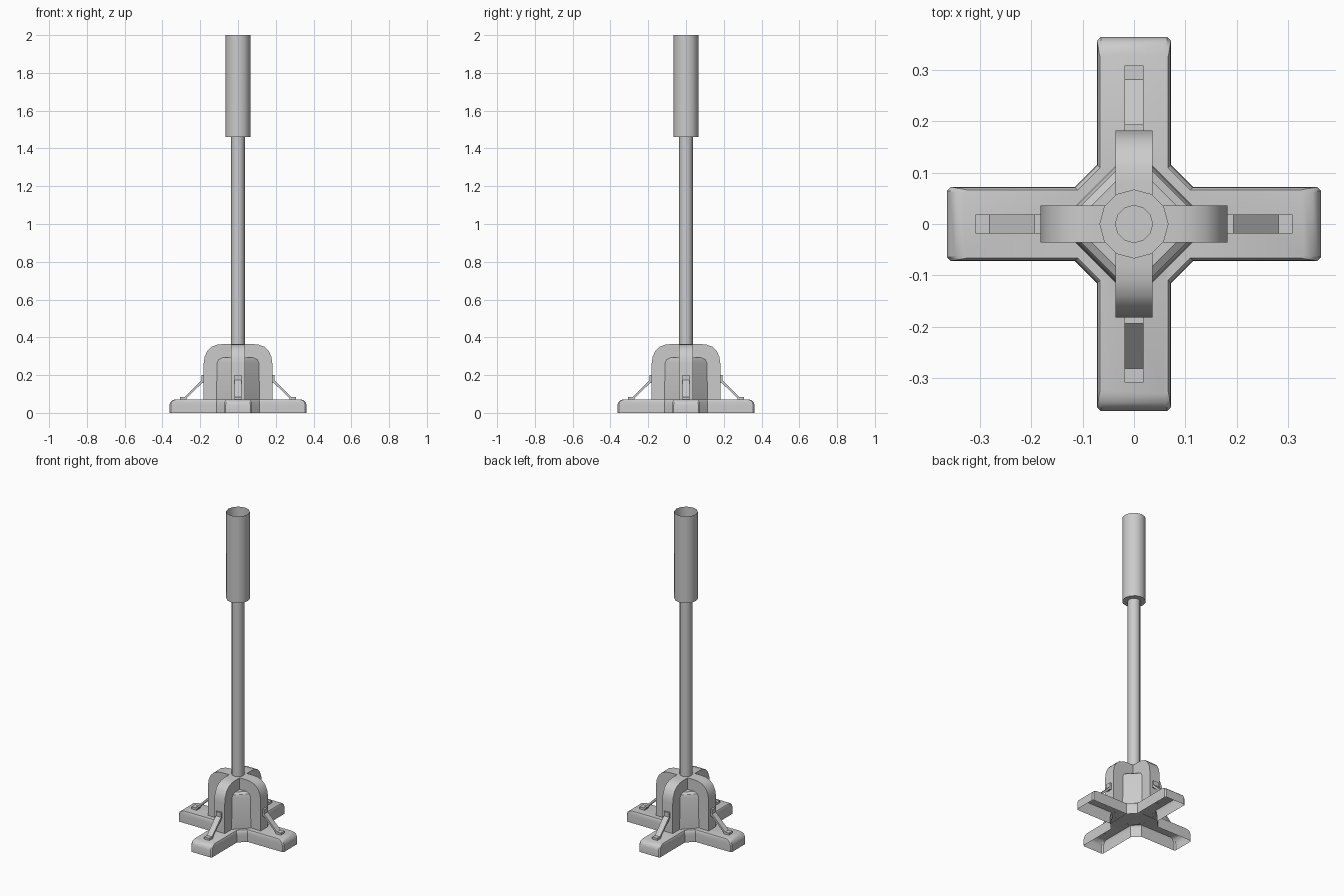
import bpy, bmesh, math
from mathutils import Matrix

if "Cube" in bpy.data.objects:
    bpy.data.objects.remove(bpy.data.objects["Cube"])


def finish(name, bm, angle=30):
    bmesh.ops.recalc_face_normals(bm, faces=bm.faces[:])
    me = bpy.data.meshes.new(name)
    bm.to_mesh(me)
    bm.free()
    ob = bpy.data.objects.new(name, me)
    bpy.context.collection.objects.link(ob)
    bpy.ops.object.select_all(action='DESELECT')
    ob.select_set(True)
    bpy.context.view_layer.objects.active = ob
    bpy.ops.object.shade_smooth_by_angle(angle=math.radians(angle))
    return ob


def loft(name, rings, cap_top=True, angle=30):
    """Skin between equal-length rings of 3D points, open at the bottom."""
    bm = bmesh.new()
    vs = [[bm.verts.new(p) for p in r] for r in rings]
    n = len(vs[0])
    for a, b in zip(vs, vs[1:]):
        for i in range(n):
            j = (i + 1) % n
            bm.faces.new((a[i], a[j], b[j], b[i]))
    if cap_top:
        bm.faces.new(vs[-1])
    ob = finish(name, bm, angle)
    # Open shells: make the outside face outwards
    me = ob.data
    side = me.polygons[0]
    if side.normal.dot(side.center.xy.to_3d()) < 0:
        me.flip_normals()
    return ob


def turn4(points, z):
    """Repeat plan points four times around the z axis."""
    out = []
    for k in range(4):
        c, s = round(math.cos(k * math.pi / 2)), round(math.sin(k * math.pi / 2))
        out += [(x * c - y * s, x * s + y * c, z) for x, y in points]
    return out


def extrude_xz(name, profile, half, turn=0, bevel=0):
    """Extrude an x-z profile along y, then turn it about z."""
    bm = bmesh.new()
    f = bm.faces.new([bm.verts.new((x, -half, z)) for x, z in profile])
    g = bmesh.ops.extrude_face_region(bm, geom=[f])
    bmesh.ops.translate(bm, vec=(0, 2 * half, 0),
                        verts=[v for v in g['geom'] if isinstance(v, bmesh.types.BMVert)])
    bmesh.ops.transform(bm, matrix=Matrix.Rotation(turn, 4, 'Z'), verts=bm.verts[:])
    return finish(name, bm)


# Cross-shaped foot: hollow below, rounded at the arm ends
rings = []
for z, L, w in [(0, .363, .072), (.042, .363, .072), (.057, .358, .071),
                (.067, .347, .069), (.072, .33, .066)]:
    k, c = .007, w + .043
    rings.append(turn4([(c, -w), (L - k, -w), (L, k - w), (L, w - k), (L - k, w), (c, w)], z))
loft("cross_foot", rings)

# Hub core: octagonal block with a chamfered top between the fins
rings = []
for z, s in [(.07, .15), (.265, .147), (.282, .138), (.292, .118)]:
    h = .036
    rings.append(turn4([(s - h, -h), (s - h, h)], z))
loft("hub_core", rings, angle=20)

# Two crossed fins with rounded shoulders
half_fin = [(.182, .07), (.182, .26), (.177, .295), (.163, .328),
            (.14, .35), (.11, .361), (.08, .364)]
fin = half_fin + [(-x, z) for x, z in reversed(half_fin)]
for i, nm in enumerate(("fin_side", "fin_front")):
    extrude_xz(nm, fin, .036, i * math.pi / 2)

# Four bent braces from fin to foot
brace = [(.18, .2), (.193, .2), (.193, .173), (.281, .085), (.308, .085), (.308, .071),
         (.272, .071), (.272, .079), (.19, .158), (.18, .158)]
for i, nm in enumerate(("right", "back", "left", "front")):
    extrude_xz("brace_" + nm, brace, .018, i * math.pi / 2)

# Pole and the wider open sleeve at its top
SIDES = 12
prof = [(.036, .35), (.036, 1.46), (.067, 1.46), (.067, 2.0)]
rings = [[(r * math.cos(2 * math.pi * i / SIDES), r * math.sin(2 * math.pi * i / SIDES), z)
          for i in range(SIDES)] for r, z in prof]
loft("pole_and_sleeve", rings, cap_top=False, angle=40)
